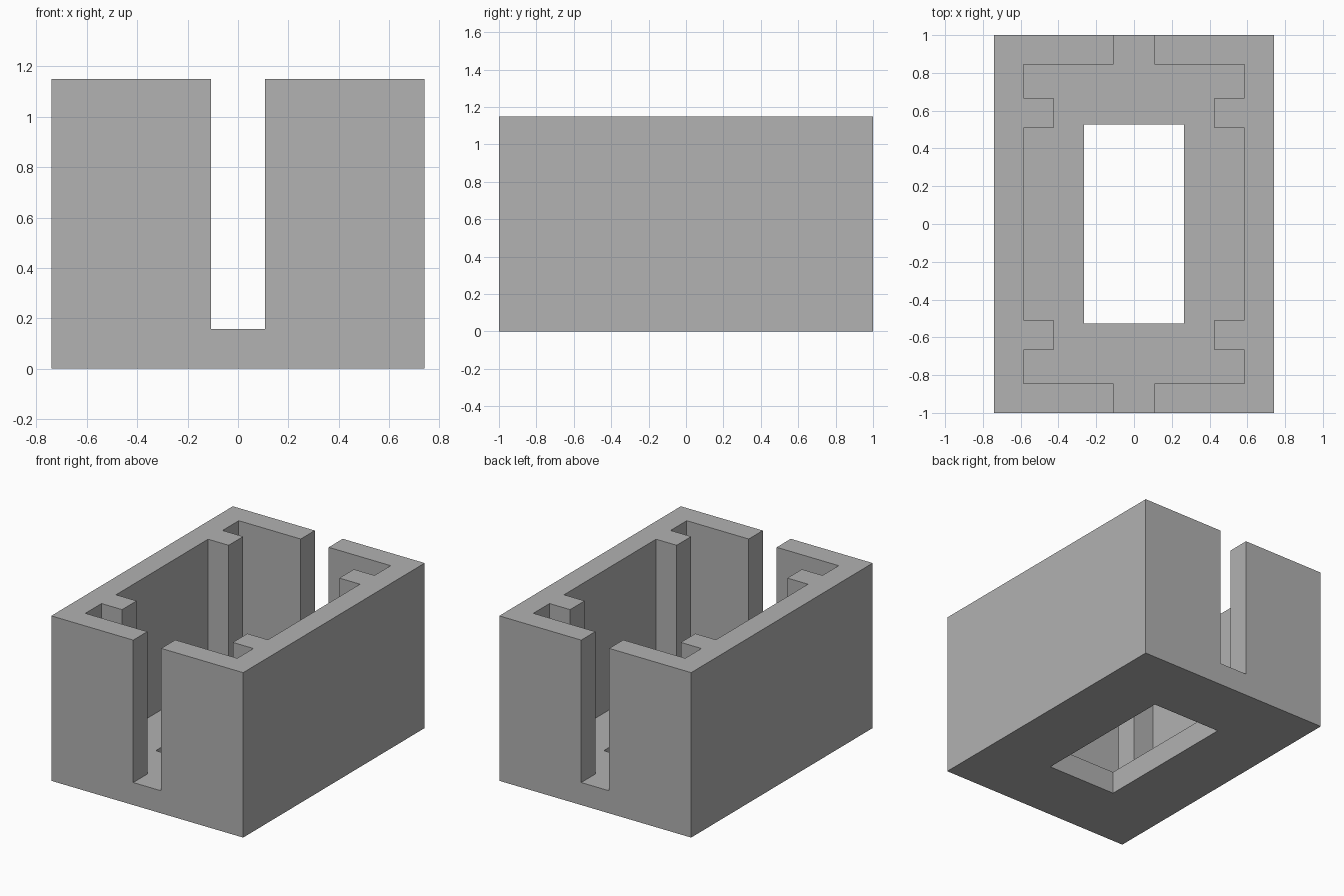
import bpy
import bmesh

cube = bpy.data.objects.get("Cube")
if cube:
    bpy.data.objects.remove(cube, do_unlink=True)

HALF_X, HALF_Y, HEIGHT = 0.74, 1.0, 1.15
FLOOR = 0.157
HOLE_X, HOLE_Y = 0.265, 0.527

grey = bpy.data.materials.new("plain grey")
grey.use_nodes = True
colour = (0.445, 0.445, 0.445, 1)
grey.diffuse_color = colour
grey.node_tree.nodes["Principled BSDF"].inputs["Base Color"].default_value = colour


def prism(name, outline, bottom, top):
    """Extrude a plan outline straight up."""
    bm = bmesh.new()
    face = bm.faces.new([bm.verts.new((x, y, bottom)) for x, y in outline])
    raised = bmesh.ops.extrude_face_region(bm, geom=[face])["geom"]
    verts = [g for g in raised if isinstance(g, bmesh.types.BMVert)]
    bmesh.ops.translate(bm, verts=verts, vec=(0, 0, top - bottom))
    bmesh.ops.recalc_face_normals(bm, faces=bm.faces)
    mesh = bpy.data.meshes.new(name)
    bm.to_mesh(mesh)
    bm.free()
    mesh.materials.append(grey)
    obj = bpy.data.objects.new(name, mesh)
    bpy.context.collection.objects.link(obj)
    return obj


def mirrored(quarter):
    """Mirror a quarter outline across both axes into a closed loop."""
    half = quarter + [(x, -y) for x, y in reversed(quarter)]
    return half + [(-x, y) for x, y in reversed(half)]


def cut(target, cutter):
    mod = target.modifiers.new(cutter.name, "BOOLEAN")
    mod.operation = "DIFFERENCE"
    mod.solver = "EXACT"
    mod.object = cutter
    cutter.hide_render = True
    bpy.context.view_layer.objects.active = target
    bpy.ops.object.modifier_apply(modifier=mod.name)
    bpy.data.objects.remove(cutter, do_unlink=True)


# Solid block
box = prism("open_box", mirrored([(HALF_X, HALF_Y)]), 0, HEIGHT)

# Cavity with end slots, leaving four guide ribs on the long walls
SLOT, WALL_X, WALL_Y = 0.108, 0.586, 0.845
RIB_X, RIB_IN, RIB_OUT = 0.427, 0.507, 0.667
cavity = [(SLOT, HALF_Y + 0.1), (SLOT, WALL_Y), (WALL_X, WALL_Y),
          (WALL_X, RIB_OUT), (RIB_X, RIB_OUT), (RIB_X, RIB_IN), (WALL_X, RIB_IN)]
cut(box, prism("cavity_cutter", mirrored(cavity), FLOOR, HEIGHT + 0.1))

# Opening through the floor
cut(box, prism("floor_hole_cutter", mirrored([(HOLE_X, HOLE_Y)]), -0.1, FLOOR + 0.1))
